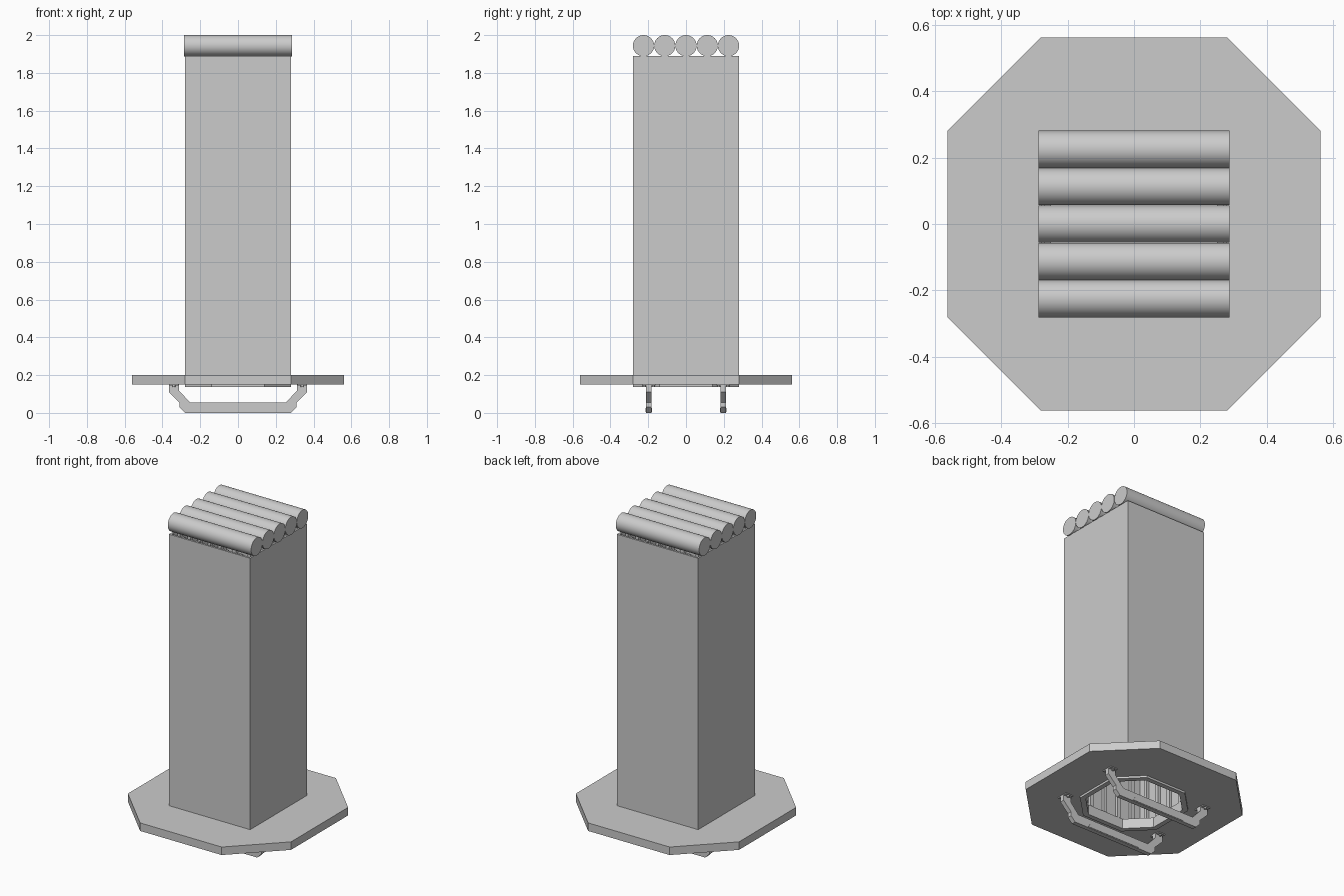
import bpy, bmesh, math
from mathutils import Matrix

if "Cube" in bpy.data.objects:
    bpy.data.objects.remove(bpy.data.objects["Cube"])


def make_object(name, bm):
    bmesh.ops.recalc_face_normals(bm, faces=bm.faces)
    mesh = bpy.data.meshes.new(name)
    bm.to_mesh(mesh)
    bm.free()
    obj = bpy.data.objects.new(name, mesh)
    bpy.context.collection.objects.link(obj)
    return obj


def octagon(r):
    h = r / 2
    return [(r, -h), (r, h), (h, r), (-h, r), (-r, h), (-r, -h), (-h, -r), (h, -r)]


def square(r):
    return [(r, -r), (r, r), (-r, r), (-r, -r)]


def ring(name, outer, inner, z0, z1):
    """Hollow prism between two matching outlines."""
    bm = bmesh.new()
    loops = [[bm.verts.new((x, y, z)) for x, y in pts]
             for pts, z in ((outer, z0), (outer, z1), (inner, z1), (inner, z0))]
    n = len(outer)
    for k in range(4):
        a, b = loops[k], loops[(k + 1) % 4]
        for i in range(n):
            j = (i + 1) % n
            bm.faces.new((a[i], a[j], b[j], b[i]))
    return make_object(name, bm)


def prism_y(name, pts, y0, y1):
    """Extrude an x-z outline along y."""
    bm = bmesh.new()
    face = bm.faces.new([bm.verts.new((x, y0, z)) for x, z in pts])
    new = bmesh.ops.extrude_face_region(bm, geom=[face])["geom"]
    bmesh.ops.translate(bm, vec=(0, y1 - y0, 0),
                        verts=[v for v in new if isinstance(v, bmesh.types.BMVert)])
    return make_object(name, bm)


def box(name, x0, x1, y0, y1, z0, z1):
    return prism_y(name, [(x0, z0), (x1, z0), (x1, z1), (x0, z1)], y0, y1)


def cylinder(name, r, length, matrix, segments):
    bm = bmesh.new()
    bmesh.ops.create_cone(bm, cap_ends=True, segments=segments,
                          radius1=r, radius2=r, depth=length, matrix=matrix)
    obj = make_object(name, bm)
    bpy.context.view_layer.objects.active = obj
    obj.select_set(True)
    bpy.ops.object.shade_smooth_by_angle(angle=math.radians(35))
    obj.select_set(False)
    return obj


# Octagonal base plate with opening, and the collar lining it
ring("base_plate", octagon(0.562), octagon(0.278), 0.15, 0.20)
ring("opening_collar", octagon(0.28), octagon(0.25), 0.137, 0.199)

# Hollow tower shell
ring("tower_shell", square(0.28), square(0.268), 0.199, 1.89)

# Vertical ribs on the inside walls
for side in range(4):
    for i in range(5):
        t = (i - 2) * 0.1
        rib = box("inner_rib", t - 0.012, t + 0.012, -0.27, -0.25, 0.2, 1.885)
        rib.data.transform(Matrix.Rotation(side * math.pi / 2, 4, 'Z'))

# Row of horizontal rollers on top
for i in range(5):
    m = Matrix.Translation((0, (i - 2) * 0.1125, 1.944)) @ Matrix.Rotation(math.pi / 2, 4, 'Y')
    cylinder("top_roller", 0.056, 0.574, m, 48)

# Two skid legs under the plate: half outline mirrored in x
half = [(0.28, 0), (0.31, 0.03), (0.31, 0.055), (0.365, 0.11), (0.365, 0.15),
        (0.312, 0.15), (0.312, 0.118), (0.255, 0.056)]
outline = half + [(-x, z) for x, z in reversed(half)]
pad = [(-0.185, 0.004), (0.185, 0.004), (0.17, 0.026), (-0.17, 0.026)]
for s in (-1, 1):
    y = s * 0.197
    prism_y("skid_leg", outline, y - 0.014, y + 0.014)
    prism_y("skid_pad", pad, y - 0.017, y + 0.017)
    # Mounting flanges and bolts
    for sx in (-1, 1):
        x = sx * 0.34
        box("leg_flange", x - 0.025, x + 0.025, y - 0.035, y + 0.035, 0.144, 0.151)
        for d in (-0.024, 0.024):
            cylinder("flange_bolt", 0.008, 0.01, Matrix.Translation((x, y + d, 0.141)), 12)
